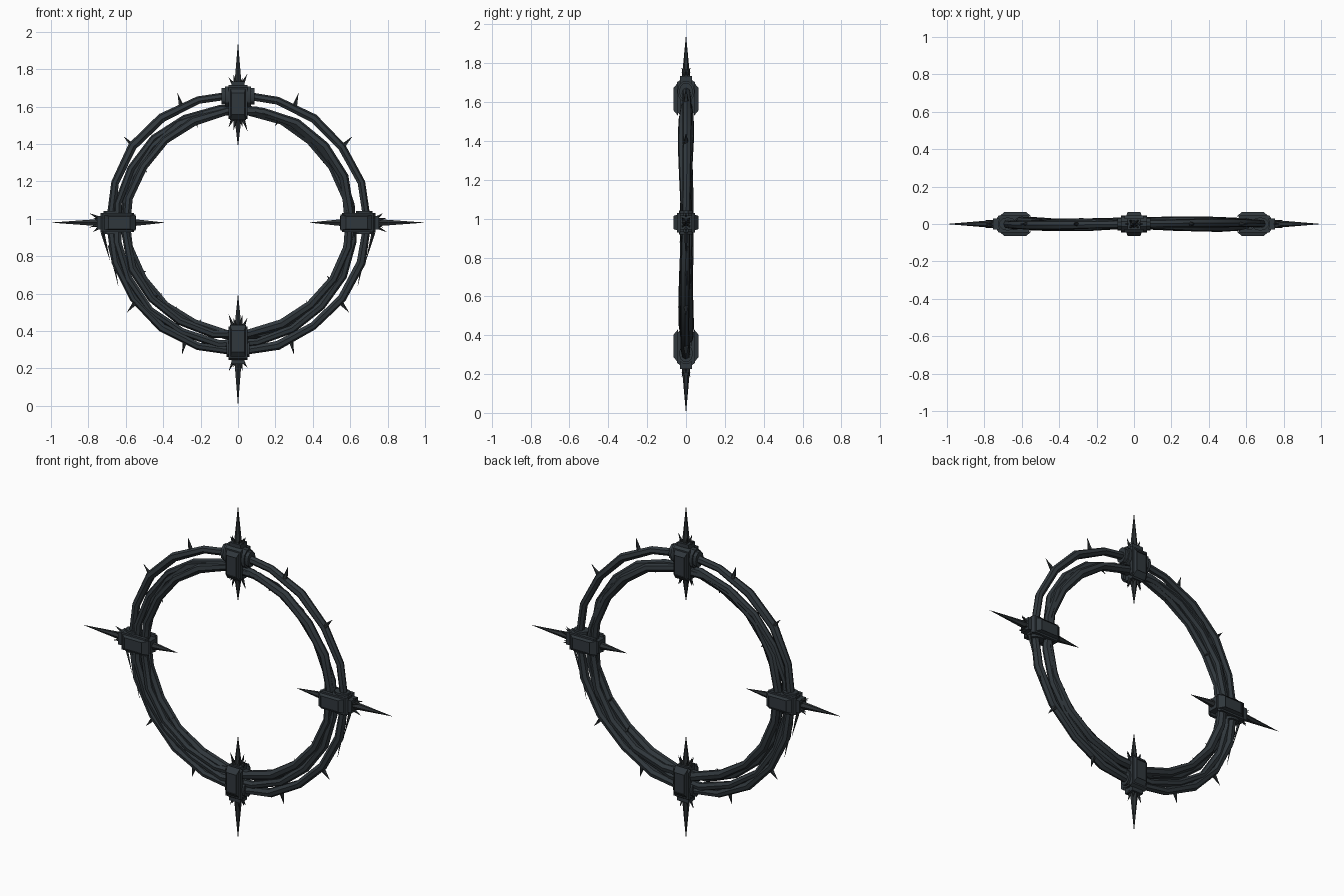
import bpy, bmesh, math, random
from mathutils import Vector, Matrix

if "Cube" in bpy.data.objects:
    bpy.data.objects.remove(bpy.data.objects["Cube"])

random.seed(4)
CZ = 0.98  # height of the ring centre


def material(name, col):
    m = bpy.data.materials.new(name)
    m.diffuse_color = (*col, 1)
    m.use_nodes = True
    m.node_tree.nodes["Principled BSDF"].inputs["Base Color"].default_value = m.diffuse_color
    return m


IRON = material("dark slate iron", (0.030, 0.039, 0.046))
THORN = material("dark thorn grey", (0.024, 0.029, 0.032))


def finish(bm, name, mat, smooth=None):
    bmesh.ops.recalc_face_normals(bm, faces=bm.faces)
    me = bpy.data.meshes.new(name)
    bm.to_mesh(me)
    bm.free()
    me.materials.append(mat)
    ob = bpy.data.objects.new(name, me)
    bpy.context.collection.objects.link(ob)
    if smooth:
        bpy.ops.object.select_all(action='DESELECT')
        ob.select_set(True)
        bpy.context.view_layer.objects.active = ob
        bpy.ops.object.shade_smooth_by_angle(angle=math.radians(smooth))
    return ob


def polar(a, r, y=0.0):
    return Vector((r * math.cos(a), y, CZ + r * math.sin(a)))


def spike(bm, base, tip, rad, sides=5):
    d = tip - base
    rot = d.to_track_quat('Z', 'Y').to_matrix().to_4x4()
    bmesh.ops.create_cone(bm, cap_ends=True, segments=sides, radius1=rad, radius2=0.0003,
                          depth=d.length, matrix=Matrix.Translation((base + tip) / 2) @ rot)


def strand(name, r_fn, y_fn, rad, n=20, sides=7, shift=0.0):
    """Closed faceted vine following the ring."""
    bm = bmesh.new()
    loops = []
    for i in range(n):
        a = 2 * math.pi * (i + shift) / n
        r, y = r_fn(a) + random.uniform(-.004, .004), y_fn(a)
        t = rad * random.uniform(0.9, 1.15)
        loops.append([bm.verts.new(polar(a, r + t * math.cos(2 * math.pi * k / sides),
                                         y + t * math.sin(2 * math.pi * k / sides)))
                      for k in range(sides)])
    for i in range(n):
        p, q = loops[i], loops[(i + 1) % n]
        for k in range(sides):
            j = (k + 1) % sides
            bm.faces.new((p[k], p[j], q[j], q[k]))
    return finish(bm, name, IRON, 40)


# woven vines
s, c = math.sin, math.cos
strand("outer_vine", lambda a: .688 + .006 * s(3 * a + 1), lambda a: .006 * s(2 * a), .023)
strand("middle_vine", lambda a: .632 + .028 * c(a - 3.93), lambda a: .010 * c(3 * a), .022, shift=.5)
strand("inner_vine_front", lambda a: .602 + .014 * s(2 * a), lambda a: -.010 + .006 * c(4 * a), .024, shift=.3)
strand("inner_vine_back", lambda a: .602 - .014 * s(2 * a), lambda a: .010 - .006 * c(3 * a), .024, shift=.7)

# thorns along the ring
bm = bmesh.new()
for deg in (36, 64, 116, 144, 218, 246, 294, 322):
    a = math.radians(deg)
    lean = .035 if s(a) > 0 else -.035
    lean *= 1 if c(a) < 0 else -1
    spike(bm, polar(a, .695), polar(a - lean * .5, .765), .014)
for deg in (34, 68, 112, 150, 207, 222, 233, 248, 310, 328):
    a = math.radians(deg)
    spike(bm, polar(a, .59, random.uniform(-.012, .012)), polar(a + .02, .553), .010, 4)
# long slivers hanging beside the side clamps
for sx in (-1, 1):
    spike(bm, Vector((sx * .725, 0, CZ - .05)), Vector((sx * .685, 0, CZ - .20)), .010, 4)
    spike(bm, Vector((sx * .685, .005, CZ - .12)), Vector((sx * .64, .005, CZ - .34)), .012, 4)
finish(bm, "ring_thorns", THORN)


def block(bm, x, y0, y1, z0, z1, tx=1.0, tz=0.0):
    """Box between y0 and y1, tapered by tx / tz at y1."""
    a = [bm.verts.new(v) for v in ((-x, y0, z0), (x, y0, z0), (x, y0, z1), (-x, y0, z1))]
    w = x * tx
    b = [bm.verts.new(v) for v in ((-w, y1, z0 + tz), (w, y1, z0 + tz), (w, y1, z1 - tz), (-w, y1, z1 - tz))]
    bm.faces.new(a)
    cap = bm.faces.new(b)
    for i in range(4):
        j = (i + 1) % 4
        bm.faces.new((a[i], a[j], b[j], b[i]))
    return cap


def drum(bm, half, rz, ry, z, sides=10):
    """Elliptical collar lying along the ring."""
    m = Matrix.Translation((0, 0, z)) @ Matrix.Diagonal((1, ry, rz, 1)) @ Matrix.Rotation(math.pi / 2, 4, 'Y')
    bmesh.ops.create_cone(bm, cap_ends=True, segments=sides, radius1=1, radius2=1, depth=half * 2, matrix=m)


def clamp(name, turn, collar, tip, inner, inner_thorns):
    """Clamp built pointing up from the ring centre, then turned into place."""
    place = Matrix.Translation((0, 0, CZ)) @ Matrix.Rotation(turn, 4, 'Y')
    # collar, core and cover plates
    bm = bmesh.new()
    drum(bm, collar, .046, .036, .675)
    drum(bm, collar * .78, .056, .045, .675)
    block(bm, .036, -.030, .030, .545, .755, 1)
    for sy in (-1, 1):
        block(bm, .050, sy * .028, sy * .046, .555, .735, 1, 0.012)
        cap = block(bm, .042, sy * .040, sy * .065, .548, .722, .8, .03)
        bmesh.ops.inset_individual(bm, faces=[cap], thickness=.008, depth=0)
        bmesh.ops.translate(bm, verts=cap.verts, vec=(0, -sy * .006, 0))
    bmesh.ops.transform(bm, matrix=place, verts=bm.verts)
    finish(bm, name + "_clamp", IRON, 30)
    # long spikes and the small crown thorns around them
    bm = bmesh.new()
    spike(bm, Vector((0, 0, .73)), Vector((0, 0, tip)), .023, 6)
    spike(bm, Vector((0, 0, .57)), Vector((0, 0, inner)), .023, 6)
    for k in range(6):
        a = math.pi * k / 3
        d = Vector((c(a), s(a) * .5, 0))
        spike(bm, d * .022 + Vector((0, 0, .735)), d * .05 + Vector((0, 0, .795 - .02 * (k % 2))), .012)
        if inner_thorns:
            spike(bm, d * .022 + Vector((0, 0, .565)), d * .05 + Vector((0, 0, .49 + .02 * (k % 2))), .013)
    bmesh.ops.transform(bm, matrix=place, verts=bm.verts)
    finish(bm, name + "_spikes", THORN)


clamp("top", 0, .088, .965, .405, True)
clamp("right", math.pi / 2, .062, 1.0, .38, False)
clamp("bottom", math.pi, .062, .98, .38, True)
clamp("left", -math.pi / 2, .062, 1.0, .39, False)
